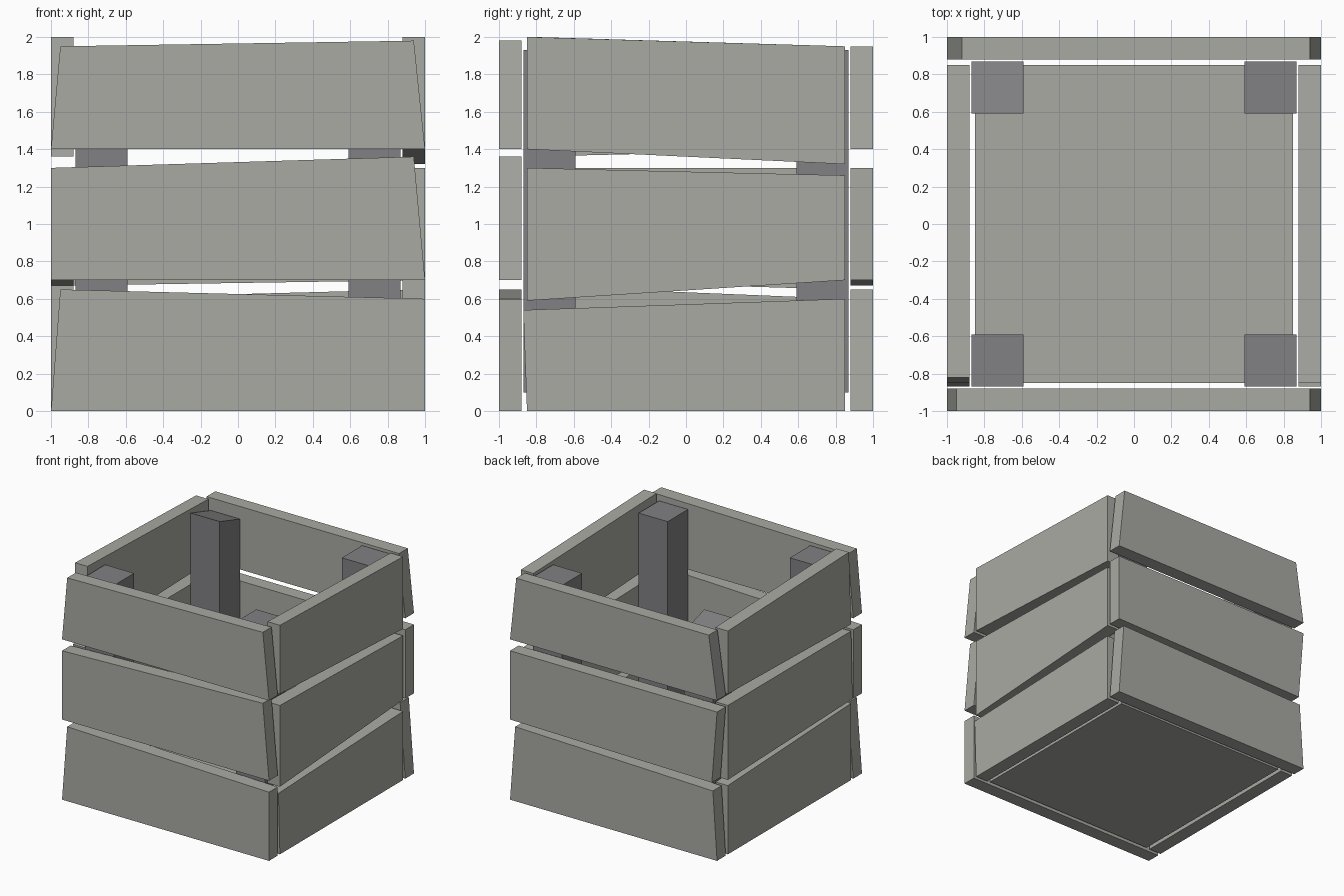
import bpy
import bmesh

cube = bpy.data.objects.get("Cube")
if cube:
    bpy.data.objects.remove(cube, do_unlink=True)


def make_material(name, rgb):
    mat = bpy.data.materials.new(name)
    mat.use_nodes = True
    color = (*rgb, 1)
    mat.diffuse_color = color
    mat.node_tree.nodes["Principled BSDF"].inputs["Base Color"].default_value = color
    return mat


PLANK = make_material("pale grey wood", (0.40, 0.40, 0.37))
POST = make_material("dark grey wood", (0.22, 0.22, 0.23))


def prism(name, near, far, mat):
    """Solid between two matching outlines."""
    bm = bmesh.new()
    a = [bm.verts.new(p) for p in near]
    b = [bm.verts.new(p) for p in far]
    bm.faces.new(a)
    bm.faces.new(b[::-1])
    n = len(a)
    for i in range(n):
        j = (i + 1) % n
        bm.faces.new((a[i], b[i], b[j], a[j]))
    bmesh.ops.recalc_face_normals(bm, faces=bm.faces)
    mesh = bpy.data.meshes.new(name)
    bm.to_mesh(mesh)
    bm.free()
    mesh.materials.append(mat)
    obj = bpy.data.objects.new(name, mesh)
    bpy.context.collection.objects.link(obj)
    return obj


# Crooked wall planks: outlines along the wall (u, z), bottom to top
walls = {
    "front": (-1, -0.88, [
        [(-1, 0), (1, 0), (1, 0.60), (-0.95, 0.65)],
        [(-1, 0.70), (1, 0.70), (0.94, 1.36), (-1, 1.30)],
        [(-1, 1.40), (1, 1.40), (0.94, 1.98), (-0.95, 1.95)]]),
    "back": (0.88, 1, [
        [(-1, 0), (1, 0), (0.95, 0.65), (-0.96, 0.60)],
        [(-0.95, 0.67), (1, 0.70), (1, 1.30), (-1, 1.30)],
        [(-1, 1.40), (1, 1.40), (0.94, 1.95), (-0.92, 1.95)]]),
    "left": (0.88, 1, [
        [(-0.85, 0), (0.85, 0), (0.85, 0.60), (-0.87, 0.54)],
        [(-0.85, 0.59), (0.85, 0.70), (0.85, 1.26), (-0.85, 1.30)],
        [(-0.85, 1.40), (0.85, 1.32), (0.85, 1.95), (-0.85, 2.0)]]),
    "right": (-1, -0.88, [
        [(-0.85, 0), (0.85, 0), (0.85, 0.60), (-0.85, 0.67)],
        [(-0.87, 0.70), (0.85, 0.65), (0.85, 1.30), (-0.85, 1.30)],
        [(-0.85, 1.36), (0.85, 1.40), (0.85, 1.95), (-0.82, 2.0)]]),
}
for side, (d0, d1, planks) in walls.items():
    for level, outline in zip(("lower", "middle", "upper"), planks):
        if side in ("front", "back"):
            rings = [[(u, d, z) for u, z in outline] for d in (d0, d1)]
        else:
            rings = [[(d, u, z) for u, z in outline] for d in (d0, d1)]
        prism(f"{side}_{level}_plank", *rings, PLANK)


def square(x0, x1, y0, y1):
    return [(x0, y0), (x1, y0), (x1, y1), (x0, y1)]


# Floor board
base = square(-0.85, 0.85, -0.85, 0.85)
prism("floor_board", [(x, y, 0.005) for x, y in base],
      [(x, y, 0.1) for x, y in base], PLANK)

# Corner posts, one with a sloping top
for sx, x_name in ((-1, "right"), (1, "left")):
    for sy, y_name in ((-1, "front"), (1, "back")):
        corners = square(sx * 0.73 - 0.14, sx * 0.73 + 0.14,
                         sy * 0.73 - 0.14, sy * 0.73 + 0.14)
        slope = 0.3 if (sx, sy) == (-1, 1) else 0
        prism(f"{y_name}_{x_name}_post", [(x, y, 0.1) for x, y in corners],
              [(x, y, 1.93 - slope * (y - 0.59)) for x, y in corners], POST)
